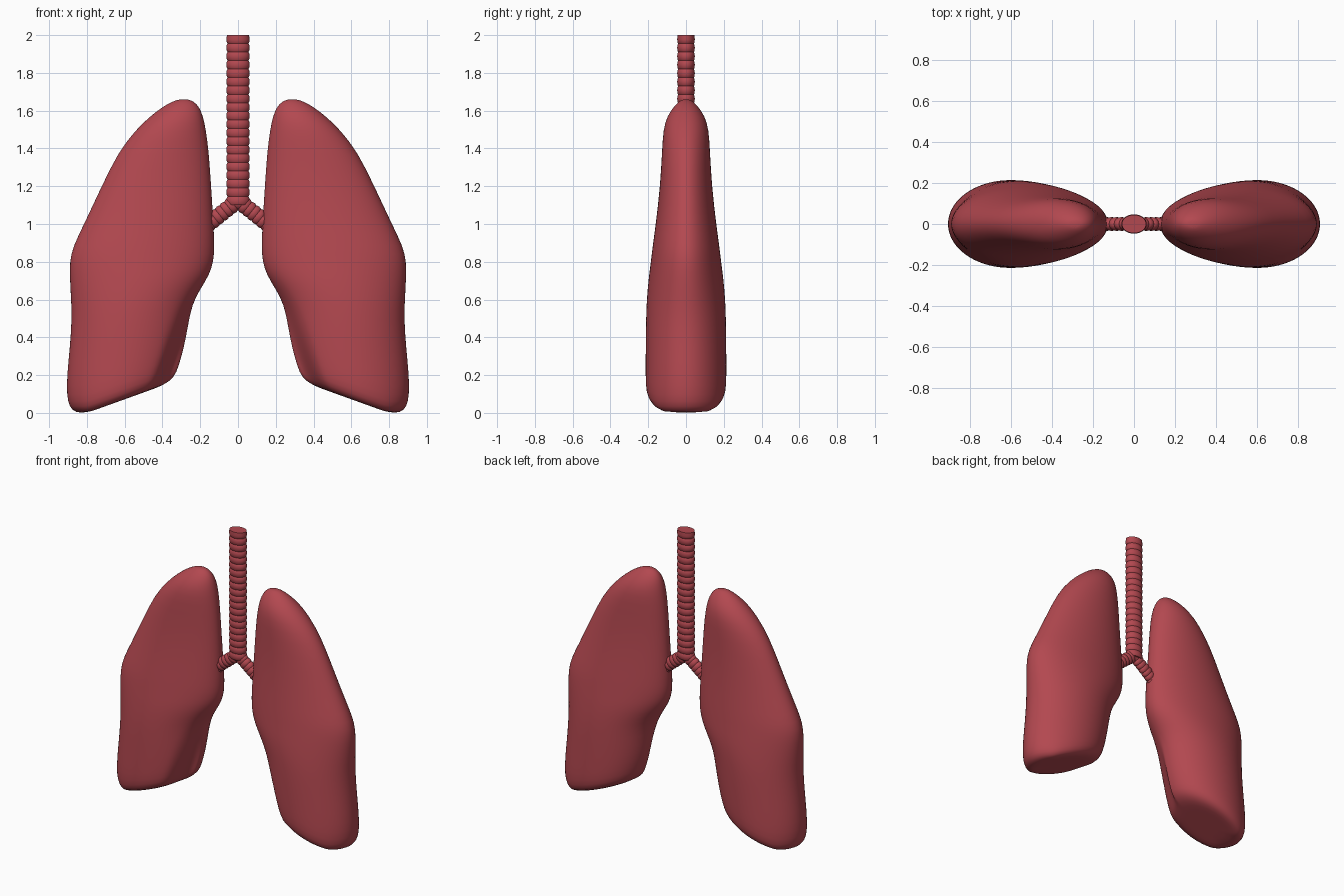
import bpy, bmesh, math
from mathutils import Vector

if "Cube" in bpy.data.objects:
    bpy.data.objects.remove(bpy.data.objects["Cube"])

red = bpy.data.materials.new("lung red")
red.diffuse_color = (0.45, 0.065, 0.08, 1)
red.use_nodes = True
red.node_tree.nodes["Principled BSDF"].inputs["Base Color"].default_value = red.diffuse_color


def smooth(t):
    t = max(0.0, min(1.0, t))
    return t * t * (3 - 2 * t)


def loft(name, rings, levels):
    """Skin a list of closed rings, cap both ends and smooth the result."""
    bm = bmesh.new()
    loops = [[bm.verts.new(p) for p in ring] for ring in rings]
    n = len(loops[0])
    for a, b in zip(loops, loops[1:]):
        for i in range(n):
            bm.faces.new((a[i], a[(i + 1) % n], b[(i + 1) % n], b[i]))
    bm.faces.new(loops[0])
    bm.faces.new(loops[-1])
    bmesh.ops.recalc_face_normals(bm, faces=bm.faces)
    me = bpy.data.meshes.new(name)
    bm.to_mesh(me)
    bm.free()
    me.materials.append(red)
    me.shade_smooth()
    ob = bpy.data.objects.new(name, me)
    bpy.context.collection.objects.link(ob)
    if levels:
        ob.modifiers.new("smooth", "SUBSURF").levels = levels
    return ob


# Lung sections: height, inner x, outer x, half depth
SECTIONS = [
    (0.0, 0.56, 0.70, 0.05), (0.0, 0.47, 0.80, 0.12), (0.0, 0.39, 0.86, 0.175),
    (0.03, 0.335, 0.893, 0.205), (0.09, 0.315, 0.907, 0.214), (0.2, 0.287, 0.906, 0.214),
    (0.35, 0.265, 0.89, 0.213), (0.5, 0.243, 0.88, 0.211), (0.6, 0.20, 0.884, 0.206),
    (0.7, 0.152, 0.89, 0.198), (0.8, 0.129, 0.892, 0.186), (0.88, 0.124, 0.875, 0.177),
    (1.0, 0.129, 0.815, 0.16), (1.2, 0.142, 0.722, 0.137), (1.38, 0.154, 0.635, 0.127),
    (1.5, 0.17, 0.54, 0.121), (1.57, 0.185, 0.465, 0.10), (1.62, 0.205, 0.40, 0.066),
    (1.65, 0.235, 0.345, 0.035), (1.66, 0.265, 0.31, 0.015),
]


def lung_ring(h, x0, x1, d, side, n=56):
    ring = []
    for i in range(n):
        a = math.tau * i / n
        x = (x0 + x1) / 2 + (x1 - x0) / 2 * math.cos(a)
        y = d * math.sin(a)
        # sloping underside, lowest near the outer edge
        z = h + 0.36 * max(0, 0.8 - x) * max(0, 1 - h / 0.8)
        # hollow on the inner front, below the hilum
        if y < 0:
            edge = 0.46 - 0.38 * max(0, z - 0.15)
            y *= 1 - 0.75 * smooth((edge - x) / 0.09) * smooth((0.72 - z) / 0.3)
        ring.append((side * x, y, z))
    return ring


for side, label in ((-1, "right_lung"), (1, "left_lung")):
    loft(label, [lung_ring(*s, side) for s in SECTIONS], 1)


def ribbed_tube(name, start, end, rx, ry, count, n=32):
    """Tube made of bulging cartilage rings with narrow grooves between."""
    start, end = Vector(start), Vector(end)
    axis = (end - start).normalized()
    v = Vector((0, 1, 0))
    u = v.cross(axis)
    rings = []
    for k in range(count):
        for f, s in ((0.0, 0.89), (0.12, 0.97), (0.5, 1.02), (0.88, 0.97)):
            c = start.lerp(end, (k + f) / count)
            rings.append([c + u * rx * s * math.cos(math.tau * i / n)
                          + v * ry * s * math.sin(math.tau * i / n) for i in range(n)])
    rings.append([p + end - c for p in rings[-1]])
    ob = loft(name, rings, 0)
    bpy.context.view_layer.objects.active = ob
    ob.select_set(True)
    bpy.ops.object.shade_smooth_by_angle(angle=math.radians(50))
    ob.select_set(False)


# Windpipe and its two branches
ribbed_tube("trachea", (0, 0, 1.1), (0, 0, 2.0), 0.061, 0.046, 20)
for side, label in ((-1, "right_bronchus"), (1, "left_bronchus")):
    ribbed_tube(label, (0, 0, 1.125), (side * 0.17, 0, 0.99), 0.043, 0.033, 7)
